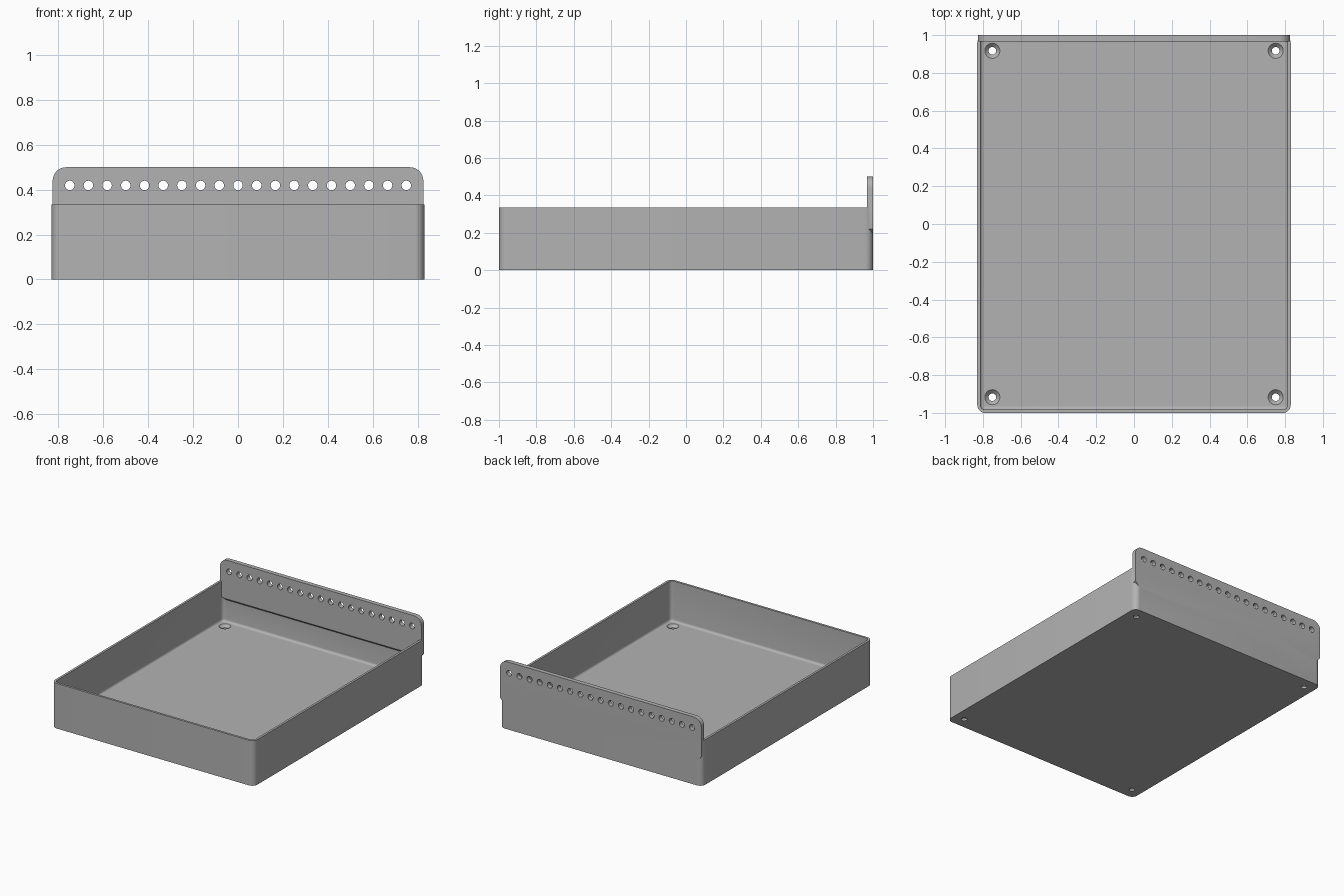
import bpy
import bmesh
from math import pi, sin, cos, radians

cube = bpy.data.objects.get("Cube")
if cube:
    bpy.data.objects.remove(cube, do_unlink=True)

W, D, H = 0.83, 1.0, 0.334      # half width, half depth, tray height
WALL, FLOOR, FILLET = 0.0167, 0.035, 0.017
RADIUS = 0.042                  # outer corner radius
PLATE, TOP, LOW = 0.033, 0.5, 0.18

grey = bpy.data.materials.new("plain grey")
grey.use_nodes = True
grey.diffuse_color = (0.45, 0.45, 0.45, 1)
grey.node_tree.nodes["Principled BSDF"].inputs["Base Color"].default_value = (0.45, 0.45, 0.45, 1)


def finish(bm, name):
    bmesh.ops.recalc_face_normals(bm, faces=bm.faces)
    mesh = bpy.data.meshes.new(name)
    bm.to_mesh(mesh)
    bm.free()
    mesh.materials.append(grey)
    ob = bpy.data.objects.new(name, mesh)
    bpy.context.collection.objects.link(ob)
    return ob


def arc(cx, cy, r, start, steps=8):
    angles = [start + pi / 2 * i / steps for i in range(steps + 1)]
    return [(cx + r * cos(a), cy + r * sin(a)) for a in angles]


def rounded_ring(bm, inset, z):
    """Rounded rectangle of vertices, pulled in from the outer walls."""
    r = max(RADIUS - inset, 0.004)
    x, y = W - inset - r, D - inset - r
    pts = []
    for i, (sx, sy) in enumerate([(1, 1), (-1, 1), (-1, -1), (1, -1)]):
        pts += arc(sx * x, sy * y, r, i * pi / 2)
    return [bm.verts.new((px, py, z)) for px, py in pts]


def loft(bm, rings):
    """Join rings with quads and cap both ends."""
    for a, b in zip(rings, rings[1:]):
        n = len(a)
        for i in range(n):
            j = (i + 1) % n
            bm.faces.new((a[i], a[j], b[j], b[i]))
    bm.faces.new(rings[0])
    bm.faces.new(rings[-1])


# Open tray with a small fillet between walls and floor
bm = bmesh.new()
profile = [(0, 0), (0, H), (WALL, H)]
for i in range(6):
    a = pi / 2 * i / 5
    profile.append((WALL + FILLET * (1 - cos(a)), FLOOR + FILLET * (1 - sin(a))))
loft(bm, [rounded_ring(bm, inset, z) for inset, z in profile])
tray = finish(bm, "tray")

# Raised back plate: round upper corners, chamfered lower corners and inner ledge
bm = bmesh.new()
pw, pr = W - 0.004, 0.06
outline = arc(pw - pr, TOP - pr, pr, 0) + arc(pr - pw, TOP - pr, pr, pi / 2)
outline += [(-pw, LOW + 0.04), (0.04 - pw, LOW), (pw - 0.04, LOW), (pw, LOW + 0.04)]
outer = [bm.verts.new((x, D, z)) for x, z in outline]
inner = [bm.verts.new((x, D - PLATE, max(z, LOW + PLATE))) for x, z in outline]
loft(bm, [outer, inner])
plate = finish(bm, "back_plate")


def cutter(name, spots, sections, axis):
    """Round cutters made from (radius, distance along axis) sections."""
    bm = bmesh.new()
    for u, v in spots:
        rings = []
        for r, t in sections:
            ring = []
            for i in range(32):
                a = 2 * pi * i / 32
                p, q = u + r * cos(a), v + r * sin(a)
                ring.append(bm.verts.new((p, t, q) if axis == "Y" else (p, q, t)))
            rings.append(ring)
        loft(bm, rings)
    ob = finish(bm, name)
    ob.hide_render = True
    return ob


# Row of holes in the plate and countersunk screw holes in the floor
row = cutter("row_hole_cutter", [((i - 9) / 12, 0.419) for i in range(19)],
             [(0.021, 0.9), (0.021, 1.1)], "Y")
screws = cutter("screw_hole_cutter", [(sx * 0.75, sy * 0.917) for sx in (-1, 1) for sy in (-1, 1)],
                [(0.02, -0.05), (0.02, FLOOR - 0.02), (0.04, FLOOR), (0.04, FLOOR + 0.01)], "Z")

bpy.context.view_layer.objects.active = tray
for helper, mode in [(plate, "UNION"), (row, "DIFFERENCE"), (screws, "DIFFERENCE")]:
    mod = tray.modifiers.new(helper.name, "BOOLEAN")
    mod.operation, mod.solver, mod.object = mode, "EXACT", helper
    bpy.ops.object.modifier_apply(modifier=mod.name)
    bpy.data.objects.remove(helper, do_unlink=True)

bpy.ops.object.select_all(action="DESELECT")
tray.select_set(True)
tray.name = "tray_with_back_plate"
bpy.ops.object.shade_smooth_by_angle(angle=radians(30))
